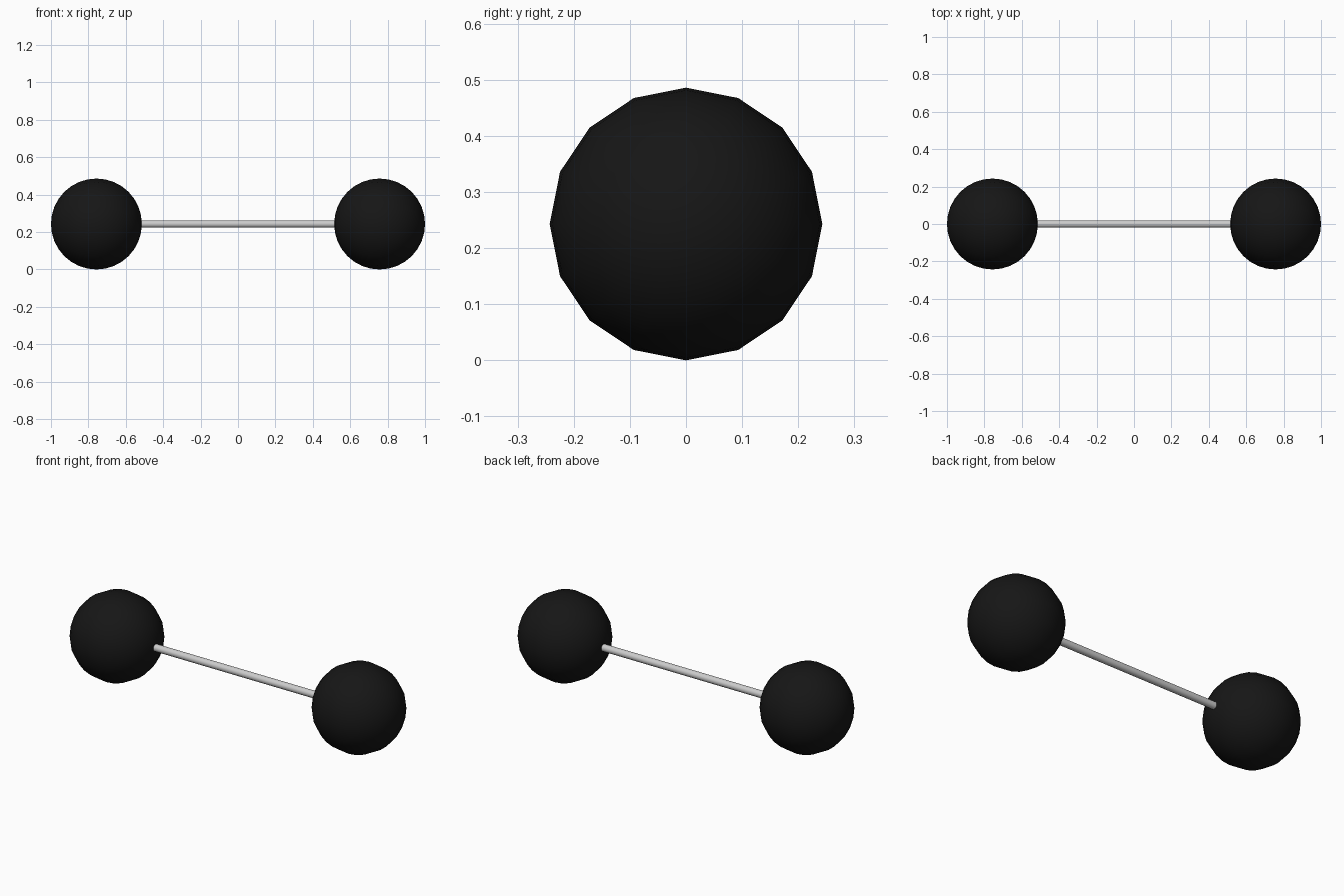
import bpy
import math

if "Cube" in bpy.data.objects:
    bpy.data.objects.remove(bpy.data.objects["Cube"])

R = 0.243          # weight radius
CX = 1.0 - R       # weight centre
BAR_R = 0.02

black = bpy.data.materials.new("black_iron")
black.diffuse_color = (0.008, 0.008, 0.008, 1)
black.use_nodes = True
black.node_tree.nodes["Principled BSDF"].inputs["Base Color"].default_value = black.diffuse_color


def finish(obj, name):
    obj.name = name
    bpy.ops.object.shade_smooth_by_angle(angle=math.radians(40))


# Round weights: 16 sides around the bar axis, finer profile along it
for side, name in ((-1, "left_weight"), (1, "right_weight")):
    bpy.ops.mesh.primitive_uv_sphere_add(
        segments=16, ring_count=16, radius=R,
        location=(side * CX, 0, R), rotation=(0, math.pi / 2, 0))
    weight = bpy.context.object
    weight.data.materials.append(black)
    finish(weight, name)

# Bar, its ends sunk slightly into the weights
bpy.ops.mesh.primitive_cylinder_add(
    vertices=16, radius=BAR_R, depth=2 * (CX - R + 0.02),
    location=(0, 0, R), rotation=(0, math.pi / 2, 0))
finish(bpy.context.object, "bar")
